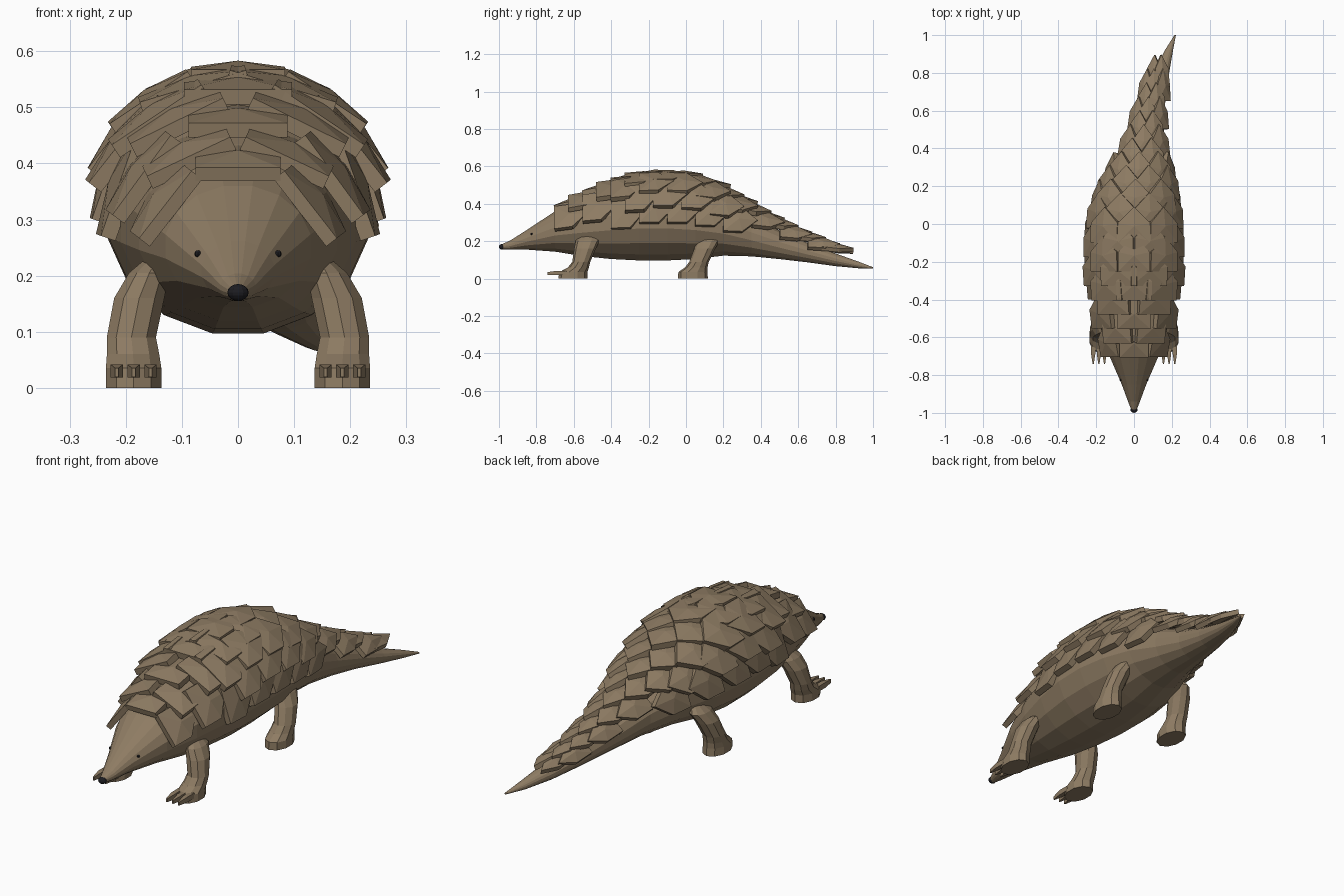
import bpy, bmesh, math
from mathutils import Vector, Matrix

if "Cube" in bpy.data.objects:
    bpy.data.objects.remove(bpy.data.objects["Cube"])


def material(name, rgb):
    m = bpy.data.materials.new(name)
    m.use_nodes = True
    m.diffuse_color = (*rgb, 1)
    m.node_tree.nodes["Principled BSDF"].inputs["Base Color"].default_value = (*rgb, 1)
    return m


BROWN = material("hide_brown", (0.27, 0.20, 0.125))
BLACK = material("nose_black", (0.012, 0.012, 0.015))


def make_object(name, bm, mat):
    bmesh.ops.recalc_face_normals(bm, faces=bm.faces)
    mesh = bpy.data.meshes.new(name)
    bm.to_mesh(mesh)
    bm.free()
    mesh.materials.append(mat)
    obj = bpy.data.objects.new(name, mesh)
    bpy.context.scene.collection.objects.link(obj)
    return obj


def loft(bm, rings):
    """Skin a list of point rings and cap both ends."""
    loops = [[bm.verts.new(p) for p in ring] for ring in rings]
    n = len(loops[0])
    for a, b in zip(loops, loops[1:]):
        for i in range(n):
            j = (i + 1) % n
            bm.faces.new((a[i], a[j], b[j], b[i]))
    bm.faces.new(loops[0])
    bm.faces.new(loops[-1])


# Body stations: y, centre x, bottom z, top z, half width
STATIONS = [
    (-0.985, 0, .156, .184, .014), (-.94, 0, .154, .204, .032),
    (-.85, 0, .154, .262, .066), (-.7, 0, .142, .362, .132),
    (-.55, 0, .117, .437, .18), (-.4, 0, .101, .494, .213),
    (-.25, 0, .093, .527, .235), (-.1, 0, .093, .53, .238),
    (.05, .008, .101, .495, .218), (.2, .028, .12, .42, .172),
    (.35, .052, .117, .335, .118), (.5, .075, .103, .258, .085),
    (.65, .105, .086, .193, .062), (.8, .145, .066, .135, .042),
    (.92, .185, .055, .092, .022), (1.0, .218, .053, .061, .004),
]


def station(y):
    for a, b in zip(STATIONS, STATIONS[1:]):
        if y <= b[0]:
            t = (y - a[0]) / (b[0] - a[0])
            return [p + (q - p) * t for p, q in zip(a, b)]
    return STATIONS[-1]


def skin(y, angle):
    """Point on the body; angle is measured from straight up."""
    _, x, low, high, half = station(y)
    return Vector((x + half * math.sin(angle), y,
                   (low + high) / 2 + (high - low) / 2 * math.cos(angle)))


# Head, trunk and tail in one faceted skin
SIDES = 16
bm = bmesh.new()
loft(bm, [[skin(s[0], (i + .5) * math.tau / SIDES) for i in range(SIDES)]
          for s in STATIONS])
make_object("body", bm, BROWN)


# Armour scales: pointed, ridged plates lying flatter than the skin below,
# sunk deeper toward the flanks
def add_scale(bm, y, angle):
    half = station(y)[4]
    side = (skin(y, angle + .05) - skin(y, angle - .05)).normalized()
    slope = skin(y + .05, angle) - skin(y - .05, angle)
    back = Vector((slope.x * .42, slope.y, slope.z * .42))
    back = (back - side * back.dot(side)).normalized()
    up = side.cross(back)
    w = .025 + .25 * half + (.018 if y < -.3 else 0)
    length = .165 + .1 * half
    thick = .02 + .035 * half
    outline = [(-w, 0), (w, 0), (w, .55 * length), (0, length), (-w, .55 * length)]
    sink = .13 * half * (abs(angle) / math.radians(72)) ** 4
    base = skin(y, angle) + up * (.05 * half - sink)
    low_ring = [bm.verts.new(base + side * u + back * v) for u, v in outline]
    top_ring = [bm.verts.new(v.co + up * thick) for v in low_ring]
    peak = bm.verts.new(base + back * length * .45 + up * (thick + .012))
    bm.faces.new(low_ring)
    for i in range(5):
        j = (i + 1) % 5
        bm.faces.new((low_ring[i], low_ring[j], top_ring[j], top_ring[i]))
        bm.faces.new((top_ring[i], top_ring[j], peak))


bm = bmesh.new()
for row in range(20):
    y = -.7 + row * .075
    trunk = -.45 < y < .22
    step = 36 if trunk else 57 if y < 0 else 44
    if row % 2 == 0:
        slots = (-2, -1, 0, 1, 2) if trunk else (-1, 0, 1)
    else:
        slots = (-1.5, -.5, .5, 1.5) if trunk else (-.5, .5)
    for s in slots:
        add_scale(bm, y, math.radians(s * step))
make_object("armour_scales", bm, BROWN)


# Legs: rings of x, y, z, half width, half depth
def leg(name, rings, mirror):
    bm = bmesh.new()
    loft(bm, [[(mirror * (x + rx * math.cos(a)), y + ry * math.sin(a), z)
               for a in [(i + .5) * math.tau / 10 for i in range(10)]]
              for x, y, z, rx, ry in rings])
    return make_object(name, bm, BROWN)


FRONT = [(.186, -.605, 0, .052, .078), (.186, -.602, .035, .052, .075),
         (.187, -.575, .06, .049, .056), (.190, -.56, .09, .046, .048),
         (.176, -.54, .16, .047, .058), (.158, -.525, .205, .038, .064),
         (.14, -.515, .235, .02, .035)]
HIND = [(.186, .037, 0, .052, .08), (.186, .037, .035, .052, .078),
        (.187, .055, .06, .049, .06), (.190, .07, .09, .046, .052),
        (.176, .1, .16, .047, .056), (.158, .12, .205, .038, .062),
        (.14, .125, .235, .02, .035)]

for label, m in (("left", 1), ("right", -1)):
    leg("front_leg_" + label, FRONT, m)
    leg("hind_leg_" + label, HIND, m)

    # Three tapered digging claws
    bm = bmesh.new()
    for dx in (-.03, 0, .03):
        x = m * (.186 + dx)
        loft(bm, [[(x + sx * r, y, z + sz * h)
                   for sx, sz in ((-1, -1), (1, -1), (1, 1), (-1, 1))]
                  for y, z, r, h in ((-.64, .03, .011, .012), (-.69, .03, .011, .012),
                                     (-.74, .027, .003, .008))])
    make_object("front_claws_" + label, bm, BROWN)

    # Small dark eye set into the side of the head
    bm = bmesh.new()
    bmesh.ops.create_uvsphere(bm, u_segments=8, v_segments=6, radius=.0062)
    bmesh.ops.translate(bm, verts=bm.verts, vec=skin(-.825, m * math.radians(68)))
    make_object("eye_" + label, bm, BLACK)

# Nose tip
bm = bmesh.new()
bmesh.ops.create_uvsphere(bm, u_segments=12, v_segments=8, radius=1)
bmesh.ops.transform(bm, verts=bm.verts, matrix=Matrix.Translation((0, -.984, .17))
                    @ Matrix.Diagonal((.019, .016, .015, 1)))
make_object("nose", bm, BLACK)
